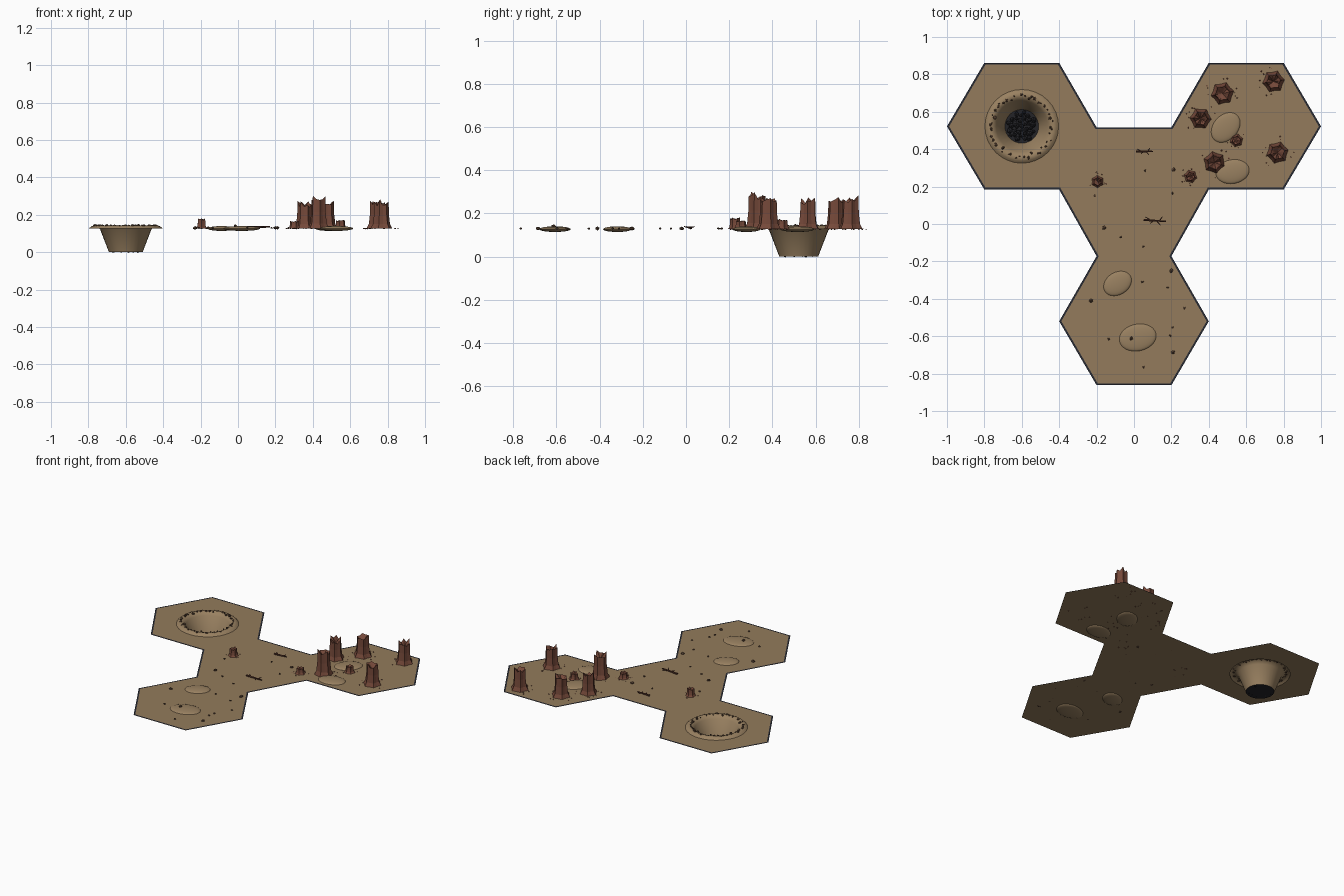
import bpy, bmesh, math, random
from math import sin, cos, pi, tau, radians
from mathutils import Vector, Matrix

random.seed(4)
GROUND = 0.127
CRATER = Vector((-0.6, 0.522, 0))

cube = bpy.data.objects.get("Cube")
if cube:
    bpy.data.objects.remove(cube, do_unlink=True)


def material(name, r, g, b):
    m = bpy.data.materials.new(name)
    m.use_nodes = True
    col = [(c / 255) ** 2.2 for c in (r, g, b)] + [1]
    m.diffuse_color = col
    m.node_tree.nodes["Principled BSDF"].inputs["Base Color"].default_value = col
    return m


sand = material("sand", 146, 122, 92)
pale_sand = material("pale sand", 152, 128, 97)
red_rock = material("red rock", 116, 74, 60)
dark_rock = material("dark brown stone", 88, 68, 54)
charcoal = material("charcoal", 40, 40, 44)
border_mat = material("slate edge", 46, 48, 56)
wood = material("dead wood", 84, 54, 44)


def finish(name, bm, *mats, smooth=None):
    mesh = bpy.data.meshes.new(name)
    bm.to_mesh(mesh)
    bm.free()
    ob = bpy.data.objects.new(name, mesh)
    bpy.context.collection.objects.link(ob)
    for m in mats:
        mesh.materials.append(m)
    if smooth:
        bpy.ops.object.select_all(action="DESELECT")
        ob.select_set(True)
        bpy.context.view_layer.objects.active = ob
        bpy.ops.object.shade_smooth_by_angle(angle=radians(smooth))
    return ob


def bridge(bm, a, b):
    n = len(a)
    return [bm.faces.new((a[i], a[(i + 1) % n], b[(i + 1) % n], b[i])) for i in range(n)]


def add_rock(bm, pos, size, flat=0.8):
    # Irregular low-poly stone
    turn = Matrix.Rotation(random.uniform(0, tau), 4, "Z")
    shape = Matrix.Diagonal((size, size * random.uniform(0.7, 1), size * flat, 1))
    new = bmesh.ops.create_icosphere(bm, subdivisions=1, radius=1)["verts"]
    for v in new:
        v.co = Matrix.Translation(pos) @ turn @ shape @ (v.co * random.uniform(0.8, 1.1))


# Outline of four joined hexagonal tiles
third = [(-0.2, -0.172), (-0.4, -0.52), (-0.2, -0.862), (0.2, -0.862), (0.4, -0.52), (0.2, -0.172)]
right = [(0.4, 0.184), (0.8, 0.184), (1, 0.522), (0.8, 0.862), (0.4, 0.862), (0.2, 0.517)]
outline = third + right + [(-x, y) for x, y in reversed(right)]

# Ground sheet with the crater opening
bm = bmesh.new()
hole = [(CRATER.x + 0.19 * cos(i * tau / 32), CRATER.y + 0.19 * sin(i * tau / 32)) for i in range(32)]
edges = []
for loop in (outline, hole):
    vs = [bm.verts.new((x, y, GROUND)) for x, y in loop]
    edges += [bm.edges.new((vs[i - 1], vs[i])) for i in range(len(vs))]
bmesh.ops.triangle_fill(bm, edges=edges, use_beauty=True, normal=(0, 0, 1))
for f in bm.faces:
    if f.normal.z < 0:
        f.normal_flip()
finish("ground", bm, sand)

# Slate strip along the outer edge
bm = bmesh.new()
outer, inner = [], []
n = len(outline)
for i in range(n):
    p, q, r = (Vector(outline[k % n]) for k in (i - 1, i, i + 1))
    d1, d2 = (q - p).normalized(), (r - q).normalized()
    n1, n2 = Vector((-d1.y, d1.x)), Vector((-d2.y, d2.x))
    miter = (n1 + n2) / (1 + n1.dot(n2))
    outer.append(bm.verts.new((*q, GROUND + 0.002)))
    inner.append(bm.verts.new((*(q + miter * 0.01), GROUND + 0.002)))
bridge(bm, outer, inner)
finish("edge_strip", bm, border_mat)

# Crater: raised rim, funnel wall and dark floor
bm = bmesh.new()
profile = [(0.197, GROUND), (0.185, 0.138), (0.17, 0.143), (0.155, 0.139), (0.137, GROUND - 0.005), (0.09, 0)]
rings = [[bm.verts.new(CRATER + Vector((r * cos(i * tau / 32), r * sin(i * tau / 32), z)))
          for i in range(32)] for r, z in profile]
for a, b in zip(rings, rings[1:]):
    bridge(bm, a, b)
bm.faces.new(rings[-1]).material_index = 1
finish("crater", bm, pale_sand, charcoal, smooth=40)

# Stones around the crater rim
bm = bmesh.new()
for i in range(46):
    a, r = i * tau / 46 + random.uniform(-0.06, 0.06), random.uniform(0.15, 0.172)
    add_rock(bm, CRATER + Vector((r * cos(a), r * sin(a), 0.142)), random.uniform(0.005, 0.011))
finish("rim_stones", bm, dark_rock)

# Dark rubble on the crater floor
bm = bmesh.new()
for i in range(34):
    a, r = i * 2.4, 0.078 * math.sqrt(i / 34)
    add_rock(bm, CRATER + Vector((r * cos(a), r * sin(a), 0.012 + 0.04 * (1 - r / 0.078) ** 2)),
             random.uniform(0.011, 0.02), 0.9)
finish("crater_rubble", bm, charcoal)

# Low sand mounds: x, y, half length, half width, turn
for k, (x, y, a, b, turn) in enumerate([(0.49, 0.516, 0.09, 0.066, 48), (0.527, 0.28, 0.09, 0.064, 10),
                                        (-0.088, -0.318, 0.08, 0.06, 32), (0.02, -0.607, 0.1, 0.072, 12)]):
    bm = bmesh.new()
    place = (Matrix.Translation((x, y, GROUND)) @ Matrix.Rotation(radians(turn), 4, "Z")
             @ Matrix.Diagonal((a, b, 0.013, 1)))
    bmesh.ops.create_uvsphere(bm, u_segments=28, v_segments=12, radius=1, matrix=place)
    finish(f"sand_mound_{k + 1}", bm, pale_sand, smooth=60)

# Jagged hollow-topped rock columns: x, y, foot radius, top height
columns = [(0.473, 0.698, 0.062, 0.275), (0.746, 0.762, 0.06, 0.283), (0.356, 0.564, 0.058, 0.274),
           (0.43, 0.329, 0.06, 0.302), (0.767, 0.382, 0.06, 0.277), (0.548, 0.447, 0.036, 0.175),
           (0.302, 0.254, 0.036, 0.168), (-0.195, 0.227, 0.034, 0.182)]
for k, (x, y, r, top) in enumerate(columns):
    bm = bmesh.new()
    h = top - GROUND
    spin = random.uniform(0, 1)
    jag = [random.uniform(0, 0.16) + (0.08 if i % 2 else 0) for i in range(12)]
    jag[2 * (k % 6)] = 0
    rows = []
    for scale, level, use_jag in ((1, 0, 0), (0.78, 0.16, 0), (0.68, 0.5, 0), (0.66, 1, 1), (0.42, 0.93, 1)):
        row = []
        for i in range(12):
            rad = r * scale * (0.82 if i % 2 else 1)
            a = spin + i * tau / 12
            row.append(bm.verts.new((x + rad * cos(a), y + rad * sin(a),
                                     GROUND + h * (level - use_jag * jag[i]))))
        rows.append(row)
    for a, b in zip(rows, rows[1:]):
        bridge(bm, a, b)
    centre = bm.verts.new((x, y, GROUND + h * 0.7))
    for i in range(12):
        bm.faces.new((rows[-1][i], rows[-1][(i + 1) % 12], centre))
    finish(f"rock_column_{k + 1}", bm, red_rock)

# Rock chips around each column
bm = bmesh.new()
for x, y, r, top in columns:
    for i in range(9):
        a, d = random.uniform(0, tau), r * random.uniform(1.0, 1.5)
        add_rock(bm, Vector((x + d * cos(a), y + d * sin(a), GROUND)), random.uniform(0.002, 0.006))
finish("rock_chips", bm, red_rock)

# Scattered pebbles
bm = bmesh.new()
pebbles = [(0.06, 0.285), (0.21, 0.29), (-0.21, 0.15), (0.205, 0.165), (-0.16, -0.02), (-0.07, -0.07),
           (0.05, -0.12), (0.2, -0.25), (0.045, -0.31), (0.18, -0.34), (-0.23, -0.41), (0.27, -0.45),
           (-0.135, -0.615), (-0.015, -0.612), (0.205, -0.553), (0.195, -0.597), (0.21, -0.685), (0.05, -0.765)]
for i, (x, y) in enumerate(pebbles):
    on_mound = 0.01 if i == 13 else 0
    add_rock(bm, Vector((x, y, GROUND + 0.003 + on_mound)), 0.013 if i % 3 == 1 else 0.008, 0.7)
finish("pebbles", bm, dark_rock)


def add_stick(bm, start, end, r1, r2):
    d = end - start
    m = Matrix.Translation((start + end) / 2) @ d.to_track_quat("Z", "Y").to_matrix().to_4x4()
    bmesh.ops.create_cone(bm, cap_ends=True, segments=6, radius1=r1, radius2=r2, depth=d.length, matrix=m)


# Fallen dead branches with side twigs: x, y, length, turn
for k, (x, y, size, turn) in enumerate([(0.056, 0.388, 0.09, 0), (0.112, 0.018, 0.12, -4)]):
    bm = bmesh.new()
    add_stick(bm, Vector((-size / 2, 0, 0)), Vector((size / 2, 0, 0.003)), 0.007, 0.004)
    for t, dx, dy in ((-0.2, -0.22, 0.14), (0.08, 0.18, -0.2), (0.2, 0.12, 0.2), (-0.05, -0.16, -0.14)):
        add_stick(bm, Vector((t * size, 0, 0)), Vector(((t + dx) * size, dy * size, 0.006)), 0.004, 0.002)
    bm.transform(Matrix.Translation((x, y, GROUND + 0.006)) @ Matrix.Rotation(radians(turn), 4, "Z"))
    finish(f"dead_branch_{k + 1}", bm, wood)
